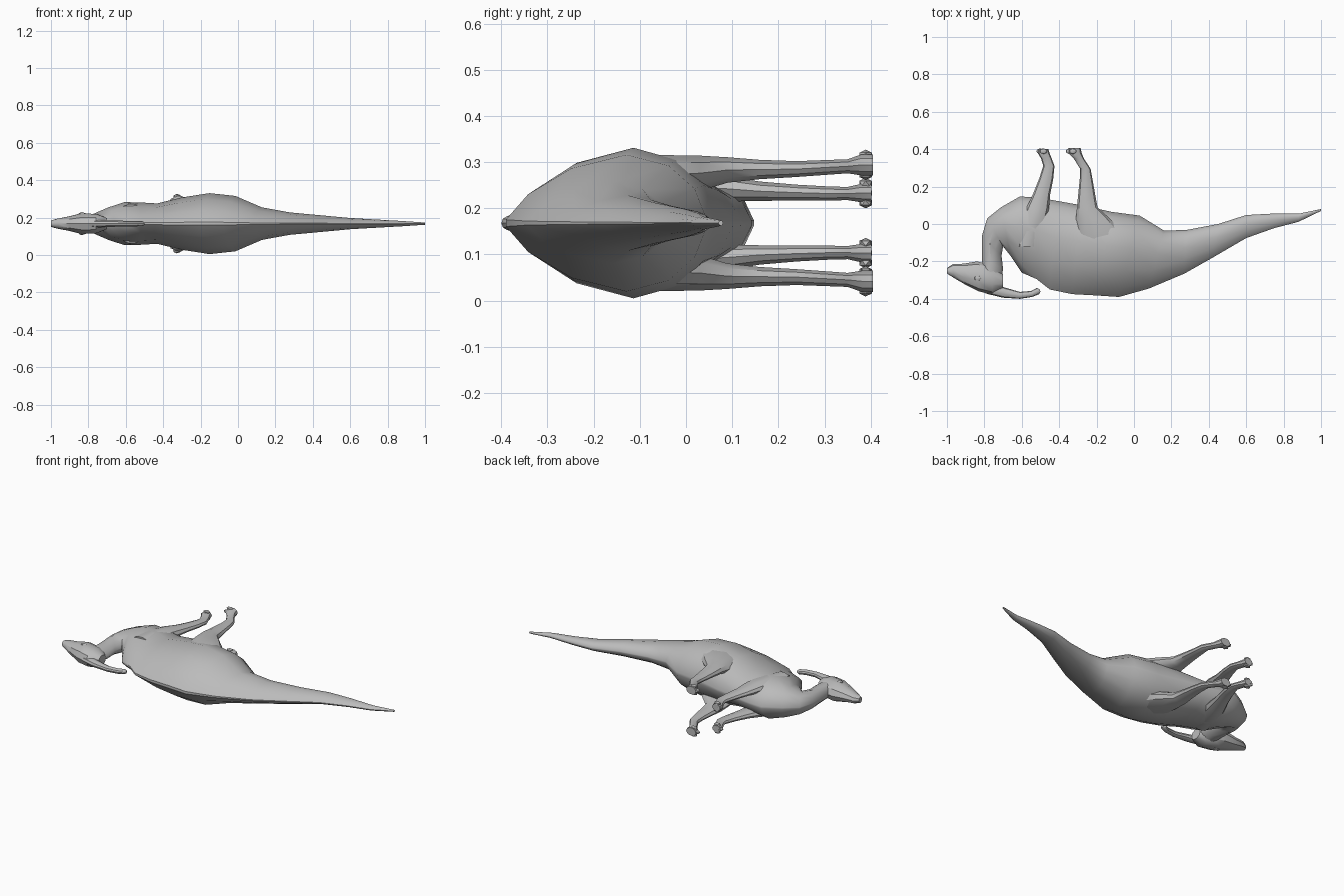
import bpy, bmesh, math
from mathutils import Vector

if "Cube" in bpy.data.objects:
    bpy.data.objects.remove(bpy.data.objects["Cube"])

MID = 0.168  # height of the animal's plane of symmetry (it lies on its side)

skin = bpy.data.materials.new("grey_skin")
skin.diffuse_color = (0.5, 0.5, 0.5, 1)
skin.use_nodes = True
skin.node_tree.nodes["Principled BSDF"].inputs["Base Color"].default_value = skin.diffuse_color

# Half cross-sections as (position from back to belly, half width)
TORSO = [(-1, .05), (-.78, .42), (-.35, .8), (.2, 1), (.62, .84), (.88, .5), (1, .05)]
ROUND = [(-math.cos(math.pi * i / 5), math.sin(math.pi * i / 5)) for i in range(6)]


def finish(name, bm, mirror=False):
    bmesh.ops.recalc_face_normals(bm, faces=bm.faces)
    mesh = bpy.data.meshes.new(name)
    bm.to_mesh(mesh)
    bm.free()
    mesh.materials.append(skin)
    ob = bpy.data.objects.new(name, mesh)
    bpy.context.collection.objects.link(ob)
    ob.location.z = MID
    bpy.ops.object.select_all(action='DESELECT')
    ob.select_set(True)
    bpy.context.view_layer.objects.active = ob
    bpy.ops.object.shade_smooth_by_angle(angle=math.radians(35))
    if mirror:
        mod = ob.modifiers.new("mirror", 'MIRROR')
        mod.use_axis = (False, False, True)
    return ob


def loft(bm, stations, profile):
    """Each station: back x, back y, belly x, belly y, half width, side offset."""
    outline = profile + [(t, -w) for t, w in reversed(profile) if w > 1e-4]
    outline = [p for i, p in enumerate(outline) if p not in outline[:i]]
    rings = []
    for bx, by, fx, fy, half, off in stations:
        a, b = Vector((bx, by, off)), Vector((fx, fy, off))
        rings.append([bm.verts.new(a.lerp(b, (t + 1) / 2) + Vector((0, 0, w * half)))
                      for t, w in outline])
    n = len(outline)
    for r, s in zip(rings, rings[1:]):
        for i in range(n):
            j = (i + 1) % n
            bm.faces.new((r[i], r[j], s[j], s[i]))
    bm.faces.new(rings[0])
    bm.faces.new(rings[-1])


def blob(bm, centre, radii):
    made = bmesh.ops.create_icosphere(bm, subdivisions=1, radius=1)["verts"]
    for v in made:
        v.co = Vector([c + r * k for c, r, k in zip(centre, radii, v.co)])


def centred(rows):
    return [r + (0,) for r in rows]


# Tail, torso and neck in one skin
bm = bmesh.new()
loft(bm, centred([
    (1.0, .07, 1.0, .08, .006), (.88, .012, .88, .055, .014),
    (.75, -.022, .73, .055, .022), (.6, -.075, .6, .048, .03),
    (.42, -.18, .45, .0, .045), (.27, -.265, .28, -.032, .06),
    (.08, -.345, .16, -.035, .087), (-.08, -.39, .03, .045, .148),
    (-.2, -.382, -.12, .065, .163), (-.33, -.375, -.28, .1, .14),
    (-.45, -.35, -.42, .125, .108), (-.52, -.295, -.52, .142, .113),
    (-.6, -.26, -.61, .147, .115), (-.66, -.17, -.71, .09, .088),
    (-.70, -.12, -.785, .03, .062), (-.708, -.17, -.812, -.06, .052),
    (-.70, -.24, -.812, -.18, .046), (-.71, -.31, -.81, -.25, .045)]), TORSO)
finish("body", bm)

# Head from nape to beak
bm = bmesh.new()
loft(bm, centred([
    (-.70, -.345, -.70, -.27, .03), (-.76, -.378, -.75, -.22, .054),
    (-.83, -.36, -.84, -.2, .058), (-.9, -.325, -.91, -.212, .04),
    (-.96, -.29, -.97, -.215, .028), (-1.0, -.265, -1.0, -.235, .018)]), ROUND)
finish("head", bm)

# Long backswept crest
bm = bmesh.new()
loft(bm, centred([
    (-.86, -.345, -.83, -.29, .02), (-.78, -.375, -.76, -.315, .022),
    (-.7, -.394, -.7, -.337, .019), (-.61, -.4, -.61, -.363, .016),
    (-.545, -.39, -.55, -.358, .015), (-.507, -.375, -.52, -.342, .014),
    (-.5, -.362, -.505, -.348, .008)]), ROUND)
finish("crest", bm)

# Brow bumps
bm = bmesh.new()
blob(bm, (-.835, -.29, .05), (.022, .014, .012))
finish("brow", bm, True)


def leg(name, stations, toe_x, side):
    """Leg with three stubby toes, mirrored to the other side."""
    bm = bmesh.new()
    loft(bm, [(x0, y, x1, y, half, off) for y, x0, x1, half, off in stations], ROUND)
    for k in (-1, 0, 1):
        blob(bm, (toe_x + .018 * abs(k), .389, side + .021 * k), (.022, .016, .012))
    finish(name, bm, True)


leg("hind_leg", [
    (-.2, -.27, .0, .03, .095), (-.09, -.31, -.02, .045, .105),
    (.03, -.31, -.13, .04, .108), (.09, -.305, -.195, .029, .115),
    (.16, -.298, -.208, .022, .116), (.24, -.29, -.222, .018, .117),
    (.295, -.288, -.232, .017, .12), (.35, -.322, -.268, .016, .123),
    (.38, -.352, -.28, .024, .126), (.405, -.35, -.285, .024, .126)], -.345, .126)

leg("front_leg", [
    (-.12, -.62, -.52, .025, .08), (-.03, -.62, -.48, .036, .078),
    (.08, -.578, -.455, .03, .075), (.16, -.54, -.448, .022, .069),
    (.24, -.508, -.432, .018, .066), (.31, -.485, -.425, .016, .064),
    (.35, -.497, -.44, .015, .064), (.38, -.515, -.452, .021, .065),
    (.402, -.512, -.458, .021, .065)], -.502, .065)
